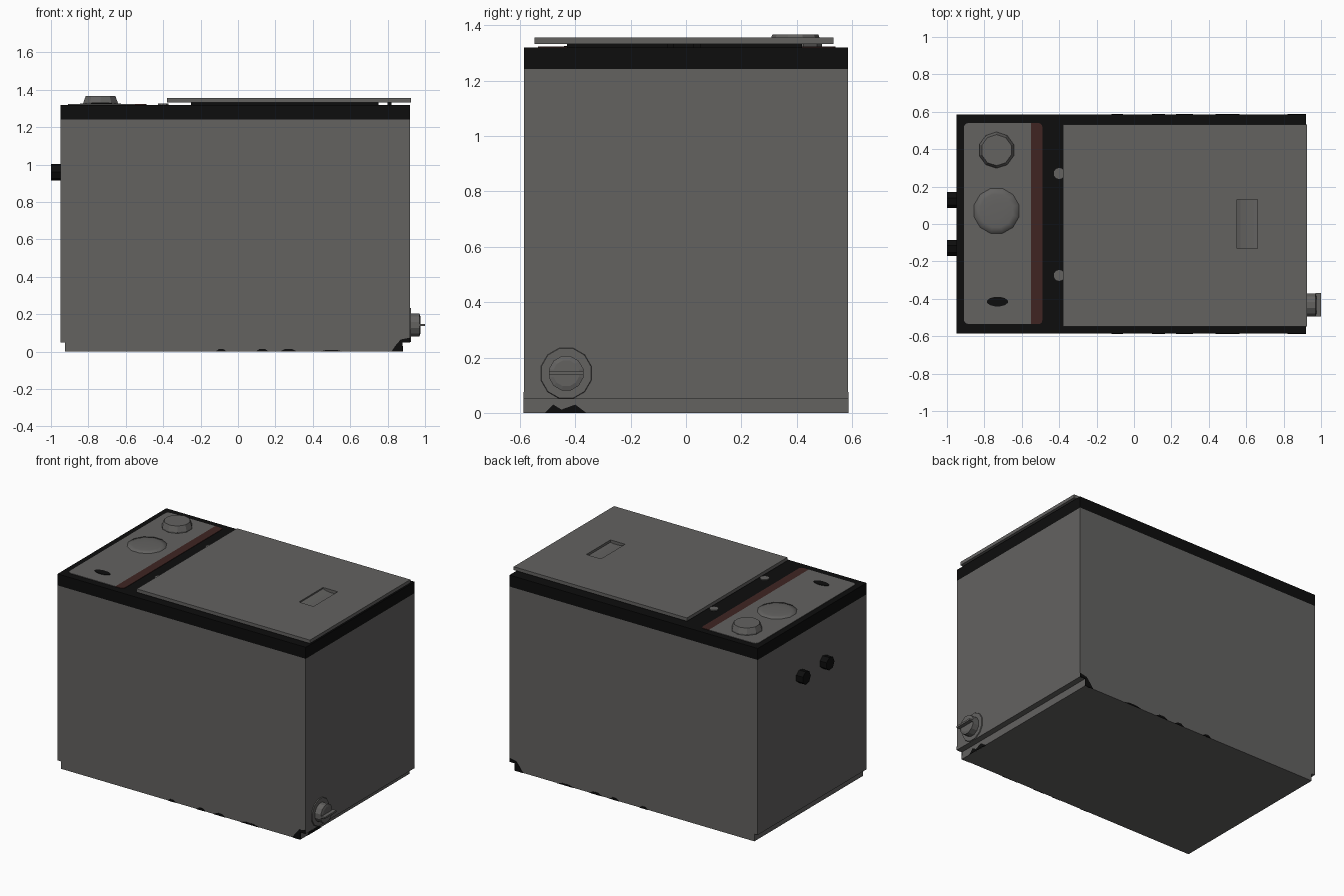
import bpy, bmesh, math
from mathutils import Vector

if "Cube" in bpy.data.objects:
    bpy.data.objects.remove(bpy.data.objects["Cube"])


def mat(name, r, g, b):
    m = bpy.data.materials.new(name)
    m.diffuse_color = (r, g, b, 1)
    m.use_nodes = True
    m.node_tree.nodes["Principled BSDF"].inputs["Base Color"].default_value = m.diffuse_color
    return m


GREY = mat("steel_grey", 0.125, 0.122, 0.118)
BLACK = mat("black", 0.004, 0.004, 0.004)
BROWN = mat("dark_red_brown", 0.05, 0.018, 0.016)


def finish(name, bm, m):
    bmesh.ops.recalc_face_normals(bm, faces=bm.faces)
    me = bpy.data.meshes.new(name)
    bm.to_mesh(me)
    bm.free()
    me.materials.append(m)
    ob = bpy.data.objects.new(name, me)
    bpy.context.collection.objects.link(ob)
    return ob


def to3(axis, a, b, d):
    return {"x": (d, a, b), "y": (a, d, b), "z": (a, b, d)}[axis]


def loft(name, rings, m):
    """Closed solid through matching rings of points."""
    bm = bmesh.new()
    vs = [[bm.verts.new(p) for p in r] for r in rings]
    n = len(vs[0])
    for r0, r1 in zip(vs, vs[1:]):
        for i in range(n):
            j = (i + 1) % n
            bm.faces.new((r0[i], r0[j], r1[j], r1[i]))
    bm.faces.new(vs[0])
    bm.faces.new(vs[-1])
    return finish(name, bm, m)


def prism(name, pts, axis, lo, hi, m):
    return loft(name, [[to3(axis, a, b, d) for a, b in pts] for d in (lo, hi)], m)


def box(name, x0, x1, y0, y1, z0, z1, m):
    return prism(name, [(x0, y0), (x1, y0), (x1, y1), (x0, y1)], "z", z0, z1, m)


def turned(name, axis, ca, cb, profile, n, m, sa=1.0):
    """Round part: profile is a list of (radius, depth)."""
    ang = [2 * math.pi * (i + 0.5) / n for i in range(n)]
    return loft(name, [[to3(axis, ca + sa * r * math.cos(t), cb + r * math.sin(t), d)
                        for t in ang] for r, d in profile], m)


def rounded(x0, x1, y0, y1, left, right, n=3):
    """Rectangle outline with rounded left and/or right corners."""
    pts = []
    for cx, cy, start, r in ((x1, y1, 0, right), (x0, y1, 90, left),
                             (x0, y0, 180, left), (x1, y0, 270, right)):
        if r == 0:
            pts.append((cx, cy))
            continue
        ox = cx - r if cx == x1 else cx + r
        oy = cy - r if cy == y1 else cy + r
        for i in range(n + 1):
            t = math.radians(start + 90 * i / n)
            pts.append((ox + r * math.cos(t), oy + r * math.sin(t)))
    return pts


# Cabinet body, base and black rim
box("base", -0.925, 0.88, -0.585, 0.585, 0, 0.05, GREY)
box("body", -0.95, 0.92, -0.585, 0.585, 0.05, 1.242, GREY)
box("top_rim", -0.95, 0.92, -0.585, 0.585, 1.242, 1.32, BLACK)

# Lid with finger recess, gasket, hinges and latch prongs
box("lid_gasket", -0.25, 0.75, -0.43, 0.42, 1.32, 1.333, BLACK)
lid = box("lid", -0.38, 0.925, -0.547, 0.533, 1.333, 1.356, GREY)
cutter = prism("recess_cutter", [(0.55, 1.4), (0.55, 1.347), (0.57, 1.34), (0.60, 1.336),
                                 (0.64, 1.336), (0.66, 1.34), (0.66, 1.4)],
               "y", -0.13, 0.13, GREY)
cutter.hide_render = True
cutter.hide_viewport = True
cut = lid.modifiers.new("recess", "BOOLEAN")
cut.operation = "DIFFERENCE"
cut.solver = "EXACT"
cut.object = cutter
for i, y in enumerate((-0.275, 0.27)):
    turned(f"hinge_{i}", "z", -0.40, y, [(0.03, 1.32), (0.03, 1.327)], 10, GREY)
for i, y in enumerate((-0.055, 0.04)):
    box(f"latch_prong_{i}", 0.80, 0.82, y - 0.012, y + 0.012, 1.32, 1.333, BLACK)

# Control panel with stripe, dial, disc and switch
prism("control_panel", rounded(-0.91, -0.55, -0.535, 0.54, 0.025, 0), "z", 1.32, 1.323, GREY)
prism("panel_stripe", rounded(-0.55, -0.49, -0.535, 0.54, 0, 0.02), "z", 1.32, 1.323, BROWN)
turned("dial", "z", -0.735, 0.395, [(0.097, 1.32), (0.097, 1.332), (0.083, 1.367)], 10, GREY)
turned("panel_disc", "z", -0.735, 0.07, [(0.125, 1.32), (0.124, 1.324), (0.09, 1.329),
                                         (0.045, 1.331)], 12, GREY)
bpy.data.objects["panel_disc"].data.shade_smooth()
turned("switch", "z", -0.73, -0.415, [(0.026, 1.323), (0.026, 1.326)], 12, BLACK, sa=2.2)

# Rear pipe stubs
for i, y in enumerate((-0.125, 0.13)):
    turned(f"pipe_stub_{i}", "x", y, 0.96, [(0.045, -1.0), (0.045, -0.95)], 7, BLACK)

# Drain valve with turning tab
turned("drain_flange", "x", -0.433, 0.143, [(0.095, 0.92), (0.093, 0.926)], 12, GREY)
turned("drain_barrel", "x", -0.433, 0.143, [(0.064, 0.925), (0.064, 0.97), (0.048, 0.975)], 12, GREY)
box("drain_tab", 0.97, 1.0, -0.495, -0.37, 0.137, 0.149, GREY)

# Worn black patches along the lower edges
for side, s in (("front", -1), ("back", 1)):
    lo, hi = s * 0.58, s * 0.588
    prism(f"{side}_corner_wear", [(0.82, 0), (0.88, 0), (0.88, 0.05), (0.92, 0.05),
                                  (0.92, 0.075), (0.87, 0.065), (0.84, 0.03)],
          "y", lo, hi, BLACK)
    for i, (x, w, h) in enumerate(((-0.09, 0.03, 0.014), (0.13, 0.035, 0.015),
                                   (0.27, 0.045, 0.015), (0.5, 0.065, 0.01))):
        prism(f"{side}_wear_{i}", [(x - w, 0), (x + w, 0), (x + w * 0.4, h), (x - w * 0.4, h)],
              "y", lo, hi, BLACK)
prism("side_wear", [(-0.51, 0), (-0.36, 0), (-0.40, 0.03), (-0.45, 0.012), (-0.48, 0.03)],
      "x", 0.875, 0.883, BLACK)
